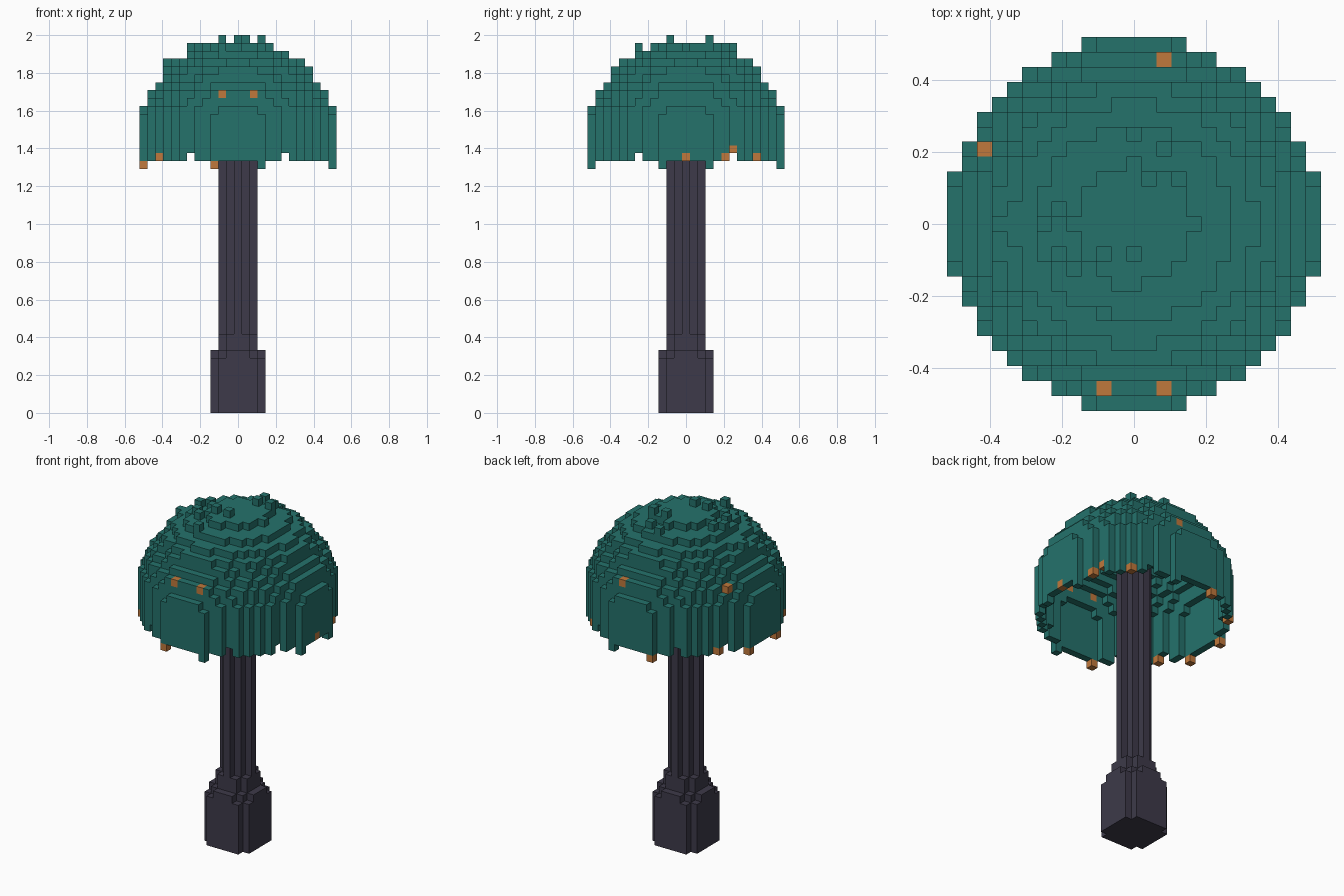
import bpy
import bmesh
from mathutils import Vector

if "Cube" in bpy.data.objects:
    bpy.data.objects.remove(bpy.data.objects["Cube"], do_unlink=True)

V = 2 / 48  # edge length of one block
NEIGHBOURS = [(1, 0, 0), (-1, 0, 0), (0, 1, 0), (0, -1, 0), (0, 0, 1), (0, 0, -1)]


def material(name, rgb):
    mat = bpy.data.materials.new(name)
    mat.use_nodes = True
    mat.diffuse_color = (*rgb, 1)
    mat.node_tree.nodes["Principled BSDF"].inputs["Base Color"].default_value = (*rgb, 1)
    return mat


def disc(limit, z):
    """Blocks of one layer whose squared distance from the axis is within limit."""
    r = range(-13, 14)
    return {(x, y, z) for x in r for y in r if x * x + y * y <= limit}


def shift(c, d):
    return tuple(a + b for a, b in zip(c, d))


def build(name, cells, occupied, mat):
    """Mesh the outside faces of a set of blocks."""
    bm = bmesh.new()
    for c in cells:
        for d in NEIGHBOURS:
            if shift(c, d) in occupied:
                continue
            n = Vector(d)
            u = Vector((d[1], d[2], d[0]))
            w = n.cross(u)
            mid = Vector(c) + Vector((0, 0, 0.5)) + n / 2
            corners = [mid + (u * a + w * b) / 2 for a, b in ((-1, -1), (1, -1), (1, 1), (-1, 1))]
            bm.faces.new([bm.verts.new(p * V) for p in corners])
    bmesh.ops.remove_doubles(bm, verts=bm.verts[:], dist=V / 100)
    mesh = bpy.data.meshes.new(name)
    bm.to_mesh(mesh)
    bm.free()
    mesh.materials.append(mat)
    obj = bpy.data.objects.new(name, mesh)
    bpy.context.collection.objects.link(obj)


# Stem: wide foot, short collar, slim cross-shaped column
stem = set()
for z in range(46):
    if z < 7:
        stem |= disc(13, z)
    elif z < 8:
        stem |= disc(10, z)
    elif z < 10:
        stem |= disc(5, z)
    else:
        stem |= disc(4, z)

# Cap: stacked discs, hollowed to a shell one block thick
limits = [155] * 6 + [149, 142, 130, 115, 98, 86, 66, 44, 16]
solid = set()
for i, limit in enumerate(limits):
    solid |= disc(limit, 32 + i)
cap = {c for c in solid if any(shift(c, d) not in solid for d in NEIGHBOURS if d != (0, 0, -1))}

# Gaps in the rim and blocks hanging from it, repeated on all sides
for sx in (-1, 1):
    for sy in (-1, 1):
        cap -= {(6 * sx, 10 * sy, 32), (10 * sx, 6 * sy, 32)}
        cap |= {(3 * sx, 12 * sy, 31), (12 * sx, 3 * sy, 31)}

# Loose blocks on the crown
for x, y in ((-6, 0), (-5, 1), (-4, 0), (0, 6), (-1, -4), (-4, -3), (-2, -6), (-5, -2), (2, 5)):
    cap.add((x, y, 46))
for x, y in ((0, -2), (1, 3), (-2, -2), (3, 3)):
    cap |= {(x, y, 46), (x, y, 47)}
cap.add((-9, 0, 44))

# Glowing blocks set into the cap
spots = {(-2, -11, 40), (2, -11, 40), (2, 11, 40), (-10, 5, 40),
         (-3, -12, 31), (-3, 12, 31), (-12, 3, 31), (-12, -3, 31),
         (12, 0, 32), (11, 5, 32), (10, 6, 33), (8, 9, 32),
         (-10, -7, 32), (-10, 7, 32)}
cap -= spots
stem -= cap

everything = stem | cap | spots
build("stem", stem, everything, material("dark purple grey", (0.047, 0.042, 0.067)))
build("cap", cap, everything, material("teal", (0.0178, 0.168, 0.148)))
build("glow_spots", spots, everything, material("orange", (0.53, 0.19, 0.045)))
